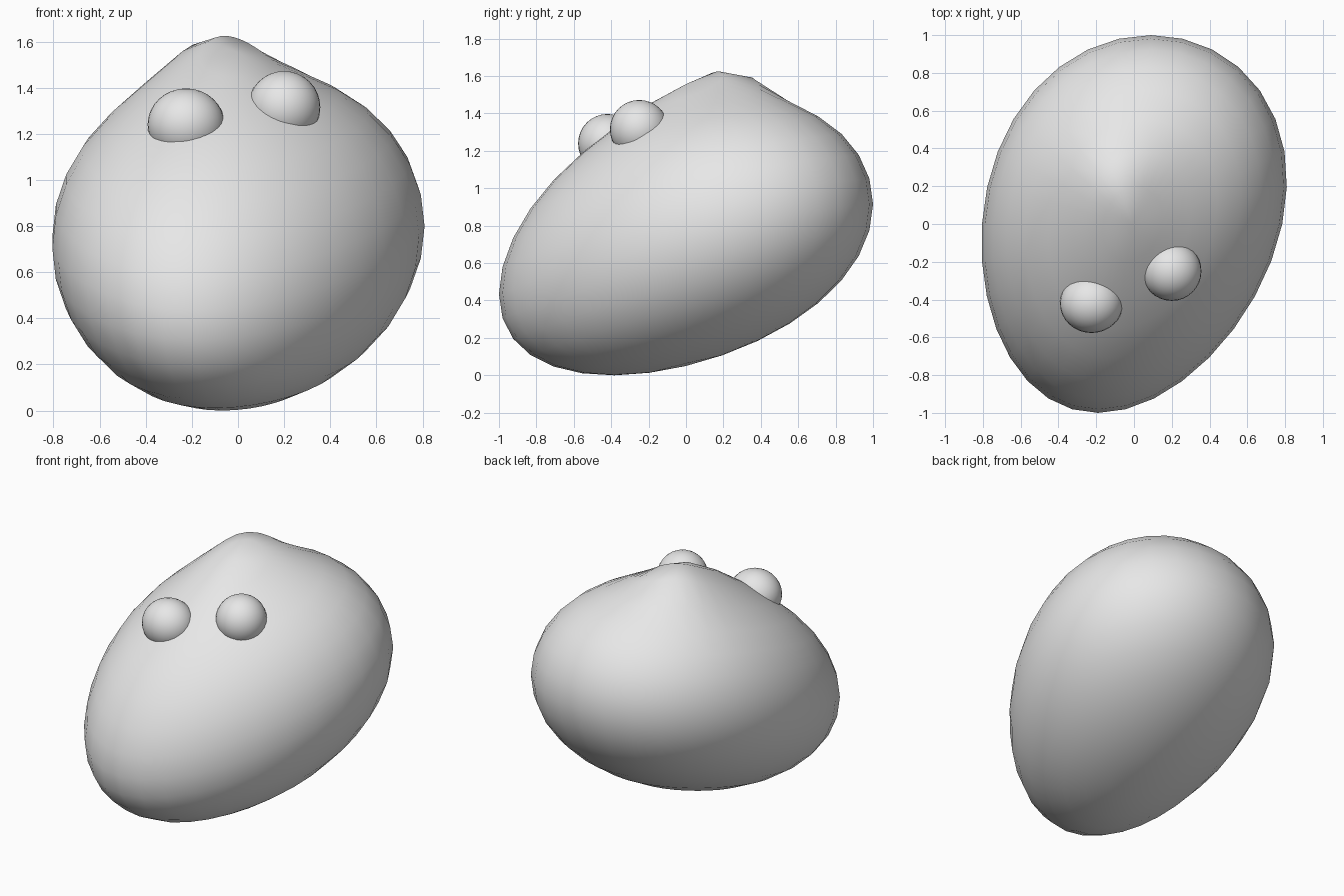
import bpy
import math

cube = bpy.data.objects.get("Cube")
if cube:
    bpy.data.objects.remove(cube, do_unlink=True)

# One plain grey for the whole model
grey = bpy.data.materials.new("light_grey")
grey.use_nodes = True
colour = (0.8, 0.8, 0.8, 1)
grey.diffuse_color = colour
grey.node_tree.nodes["Principled BSDF"].inputs["Base Color"].default_value = colour


def add_ball(name, location=(0, 0, 0), scale=(1, 1, 1)):
    """Smooth shaded sphere with the shared material."""
    bpy.ops.mesh.primitive_uv_sphere_add(segments=32, ring_count=16, location=location)
    ball = bpy.context.object
    ball.name = name
    ball.scale = scale
    ball.data.materials.append(grey)
    bpy.ops.object.shade_smooth()
    return ball


def falloff(offset, low_side, high_side):
    """Soft bell curve with a different reach on each side."""
    reach = high_side if offset > 0 else low_side
    return math.exp(-(offset / reach) ** 2)


# Body: a sphere stretched along a gently bent, rising centre line
body = add_ball("body")
for vert in body.data.vertices:
    side, along, up = vert.co
    x = -0.01 + 0.14 * along - 0.04 * along ** 2 + (0.795 + 0.07 * along) * side
    z = 0.755 + 0.24 * along - 0.08 * along ** 2 + 0.705 * up
    # Soft peak pulled up from the rear of the back
    peak = 0.15 * falloff(x + 0.1, 0.27, 0.25) * falloff(along - 0.25, 0.45, 0.22)
    vert.co = (x, along, z + peak * max(up, 0))
body.data.update()

# Eyes: balls half sunk into the upper front
add_ball("right_eye", (-0.225, -0.42, 1.24), (0.167, 0.157, 0.157))
add_ball("left_eye", (0.2, -0.25, 1.315), (0.157, 0.157, 0.157))
